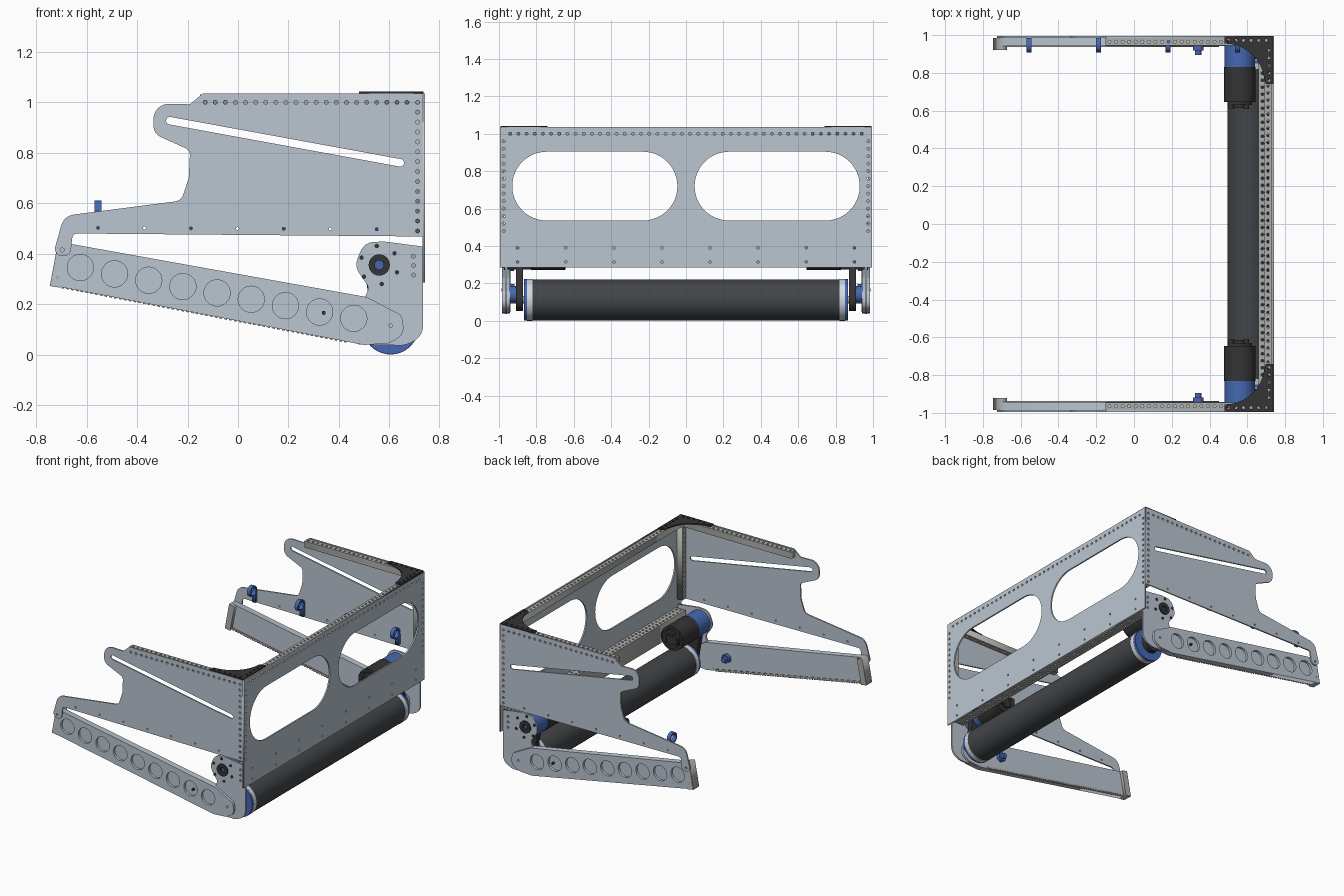
import bpy, bmesh
from math import pi, cos, sin, atan2, tan
from mathutils import Vector, Matrix

if "Cube" in bpy.data.objects:
    bpy.data.objects.remove(bpy.data.objects["Cube"])


def material(name, rgb):
    m = bpy.data.materials.new(name)
    m.diffuse_color = (*rgb, 1)
    m.use_nodes = True
    m.node_tree.nodes["Principled BSDF"].inputs["Base Color"].default_value = m.diffuse_color
    return m


PLATE = material("plate_metal", (0.50, 0.56, 0.63))
BAR = material("bar_metal", (0.42, 0.42, 0.41))
DARK = material("black", (0.035, 0.035, 0.035))
RUBBER = material("roller_rubber", (0.055, 0.06, 0.065))
BLUE = material("blue", (0.06, 0.14, 0.45))
WHITE = material("pale_ring", (0.65, 0.7, 0.75))


def circle(x, y, r, n=10):
    return [(x + r * cos(2 * pi * i / n), y + r * sin(2 * pi * i / n)) for i in range(n)]


def slot(p, q, r, n=16):
    a = atan2(q[1] - p[1], q[0] - p[0])
    out = []
    for c, s in ((q, a - pi / 2), (p, a + pi / 2)):
        out += [(c[0] + r * cos(s + pi * i / n), c[1] + r * sin(s + pi * i / n)) for i in range(n + 1)]
    return out


def fillet(pts, n=8):
    """Polygon of (x, y, radius) with rounded corners."""
    out = []
    for i, (x, y, r) in enumerate(pts):
        c = Vector((x, y))
        if r == 0:
            out.append((x, y))
            continue
        d1 = (Vector(pts[i - 1][:2]) - c).normalized()
        d2 = (Vector(pts[(i + 1) % len(pts)][:2]) - c).normalized()
        half = d1.angle(d2) / 2
        o = c + (d1 + d2).normalized() * (r / sin(half))
        a = c + d1 * (r / tan(half)) - o
        b = c + d2 * (r / tan(half)) - o
        turn = atan2(a.x * b.y - a.y * b.x, a.dot(b))
        for k in range(n + 1):
            p = o + Matrix.Rotation(turn * k / n, 2) @ a
            out.append((p.x, p.y))
    return out


ROT = {'x': (pi / 2, 0, pi / 2), 'y': (pi / 2, 0, 0), 'z': (0, 0, 0)}


def plate(name, outline, holes, lo, hi, axis, mat):
    """Flat outline with holes, thick from lo to hi along axis."""
    cu = bpy.data.curves.new(name, 'CURVE')
    cu.dimensions, cu.fill_mode, cu.extrude = '2D', 'BOTH', abs(hi - lo) / 2
    for pts in [outline] + holes:
        s = cu.splines.new('POLY')
        s.points.add(len(pts) - 1)
        for p, (x, y) in zip(s.points, pts):
            p.co = (x, y, 0, 1)
        s.use_cyclic_u = True
    tmp = bpy.data.objects.new("tmp", cu)
    bpy.context.collection.objects.link(tmp)
    me = bpy.data.meshes.new_from_object(tmp.evaluated_get(bpy.context.evaluated_depsgraph_get()))
    bpy.data.objects.remove(tmp)
    me.materials.clear()
    me.materials.append(mat)
    ob = bpy.data.objects.new(name, me)
    bpy.context.collection.objects.link(ob)
    ob.rotation_euler = ROT[axis]
    ob.location['xyz'.index(axis)] = (lo + hi) / 2
    return ob


def rect(x0, y0, x1, y1):
    return [(x0, y0), (x1, y0), (x1, y1), (x0, y1)]


def cyl(name, x, z, r, y0, y1, mat, n=40):
    """Cylinder lying along y."""
    bm = bmesh.new()
    M = Matrix.Translation((x, (y0 + y1) / 2, z)) @ Matrix.Rotation(pi / 2, 4, 'X')
    bmesh.ops.create_cone(bm, cap_ends=True, segments=n, radius1=r, radius2=r, depth=abs(y1 - y0), matrix=M)
    for f in bm.faces:
        f.smooth = len(f.verts) == 4
        if not f.smooth:
            for e in f.edges:
                e.smooth = False
    me = bpy.data.meshes.new(name)
    bm.to_mesh(me)
    bm.free()
    me.materials.append(mat)
    ob = bpy.data.objects.new(name, me)
    bpy.context.collection.objects.link(ob)
    return ob


def row(a, b, n, r=0.008):
    return [circle(a[0] + (b[0] - a[0]) * i / (n - 1), a[1] + (b[1] - a[1]) * i / (n - 1), r, 8) for i in range(n)]


# profiles in x, z
upper = fillet([(.733, 1.035, 0), (-.14, 1.035, .01), (-.19, .992, .02), (-.335, .995, .06),
                (-.335, .875, .05), (-.19, .81, .03), (-.195, .70, .05), (-.225, .61, .04),
                (-.69, .55, .06), (-.735, .39, .03), (-.665, .39, .03), (-.655, .48, .02), (.733, .468, 0)])
upper_holes = ([slot((-.27, .927), (.643, .76), .015)] + row((-.13, 1.0), (.67, 1.0), 21)
               + row((.712, .49), (.712, 1.0), 14) + row((-.555, .502), (.55, .497), 7, .006)
               + [circle(-.697, .415, .008)])
arm = fillet([(-.742, .275, 0), (.50, .038, .05), (.60, .045, .04), (.66, .08, .05), (.65, .155, .035),
              (.51, .228, .04), (-.71, .447, 0)])
pockets = [circle(-.625 + .1355 * i, .345 - .0252 * i, .052, 32) for i in range(9)]
gear = fillet([(.734, .428, 0), (.58, .448, .05), (.50, .445, .06), (.462, .35, .06), (.52, .265, .03),
               (.50, .22, .02), (.46, .04, .02), (.66, .036, .08), (.734, .07, .07)])
block = [(-.746, .272), (-.705, .265), (-.672, .438), (-.713, .449)]
gusset = ([(.48, .993), (.735, .993), (.735, .74), (.705, .74)]
          + [(.48 + .21 * cos(pi / 2 * i / 12), .75 + .205 * sin(pi / 2 * i / 12)) for i in range(13)])

for s, side in ((-1, "front"), (1, "rear")):
    def P(name, outline, holes, lo, hi, mat):
        return plate(f"{side}_{name}", outline, holes, s * lo, s * hi, 'y', mat)

    def C(name, x, z, r, lo, hi, mat, n=40):
        return cyl(f"{side}_{name}", x, z, r, s * lo, s * hi, mat, n)

    # side plate and lower arm
    P("side_plate", upper, upper_holes, .985, .995, PLATE)
    P("arm_outer", arm, pockets + [circle(.605, .115, .007), circle(-.715, .305, .007)], .968, .985, PLATE)
    P("arm_inner", arm, [], .942, .968, PLATE)
    P("arm_end_block", block, [], .92, .984, BAR)
    # small teeth under the arm's inner edge
    teeth = [(-.70, .28)]
    for i in range(60):
        x = -.70 + i * .019
        z = .263 - (x + .70) * .191
        teeth += [(x, z), (x + .010, z - .002), (x + .010, z + .006), (x + .019, z + .004)]
    P("arm_teeth", teeth + [(.45, .06)], [], .938, .946, BAR)
    # drive plate with hub and bolts
    P("drive_plate", gear, [circle(.56, .355, .035, 24)] + row((.695, .315), (.695, .39), 3), .956, .9675, PLATE)
    P("drive_hub", circle(.56, .355, .042, 28), [circle(.56, .355, .018, 16)], .945, .975, DARK)
    for i in range(6):
        a = 1.7 + i * pi / 3
        C("drive_bolt", .56 + .076 * cos(a), .355 + .076 * sin(a), .009, .96, .973, DARK, 10)
    # motor
    C("gearbox", .56, .355, .08, .83, .955, BLUE)
    C("motor", .56, .355, .084, .645, .83, DARK)
    C("motor_cap", .56, .355, .065, .63, .645, DARK)
    C("motor_nose", .56, .355, .035, .615, .63, DARK, 20)
    P("motor_terminal", rect(.50, .335, .53, .40), [], .61, .65, DARK)
    P("motor_terminal", rect(.58, .335, .61, .40), [], .61, .65, DARK)
    # belt and roller ends
    P("belt", slot((.60, .115), (.56, .355), .062), [], .872, .91, DARK)
    C("roller_ring", .605, .112, .112, .82, .85, WHITE)
    C("roller_cap", .605, .112, .111, .85, .866, BLUE)
    C("roller_spacer", .605, .14, .045, .91, .943, BLUE, 24)
    C("axle", .605, .112, .02, .86, .96, BAR, 16)
    # arm knob
    C("arm_knob", .34, .165, .032, .918, .943, BLUE, 6)
    C("arm_knob_tip", .34, .165, .018, .895, .918, BLUE, 16)
    C("arm_knob_bolt", .34, .165, .008, .97, .987, DARK, 10)
    # perforated bars and corner gusset
    ys = sorted((s * .945, s * .985))
    plate(f"{side}_top_bar", rect(-.15, ys[0], .69, ys[1]), row((-.13, s * .965), (.67, s * .965), 24),
          .985, 1.03, 'z', BAR)
    plate(f"{side}_corner_post", rect(ys[0], .47, ys[1], 1.03), row((s * .965, .49), (s * .965, 1.0), 16),
          .69, .731, 'x', BAR)
    g = [(x, s * y) for x, y in gusset]
    plate(f"{side}_corner_gusset", g, row((.50, s * .972), (.70, s * .972), 6) + row((.715, s * .92), (.715, s * .76), 5),
          1.034, 1.042, 'z', DARK)

# back plate with two windows
back_holes = [slot((-.745, .72), (-.23, .72), .184, 24), slot((.23, .72), (.745, .72), .184, 24)]
back_holes += row((-.94, 1.0), (.94, 1.0), 44)
for s in (-1, 1):
    back_holes += row((s * .975, .48), (s * .975, .96), 13)
for z in (.315, .39):
    back_holes += row((-.9, z), (.9, z), 8, .007)
plate("back_plate", rect(-.995, .285, .995, 1.035), back_holes, .732, .742, 'x', PLATE)
# cross bars
plate("upper_cross_bar", rect(.69, -.945, .731, .945), row((.71, -.92), (.71, .92), 50), .985, 1.03, 'z', BAR)
plate("lower_cross_bar", rect(.66, -.935, .731, .935),
      row((.68, -.91), (.68, .91), 50) + row((.711, -.91), (.711, .91), 50), .287, .415, 'z', BAR)
# roller
cyl("roller", .605, .112, .11, -.82, .82, RUBBER, 48)
# cable clips on the rear side plate
for x in (-.555, -.187, .18, .548):
    plate("cable_clip", circle(.947, .572, .038, 28), [circle(.947, .572, .027, 28)], x - .013, x + .013, 'x', BLUE)
    plate("cable_clip_stem", rect(.965, .485, .985, .56), [], x - .013, x + .013, 'x', BLUE)
